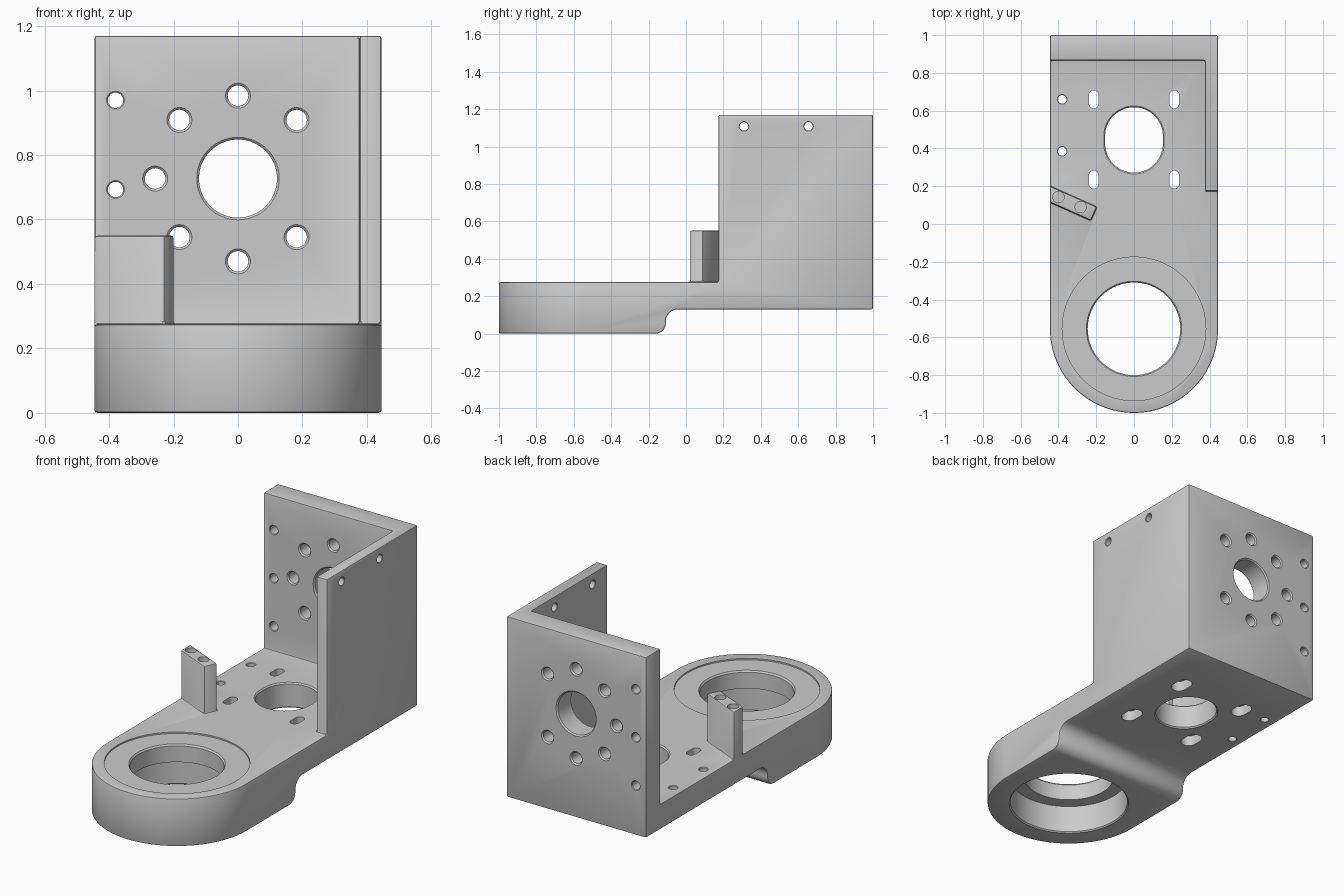
import bpy, bmesh, math
from mathutils import Matrix, Vector

if "Cube" in bpy.data.objects:
    bpy.data.objects.remove(bpy.data.objects["Cube"])

HALF_W = 0.445
TOP, ARM_BOTTOM, WALL_TOP = 0.275, 0.13, 1.17
RING_Y = -0.555

grey = bpy.data.materials.new("plain grey")
grey.diffuse_color = (0.6, 0.6, 0.6, 1)
grey.use_nodes = True
grey.node_tree.nodes["Principled BSDF"].inputs["Base Color"].default_value = grey.diffuse_color


def loft(name, rings, matrix=Matrix()):
    """Closed solid through a list of matching point rings."""
    bm = bmesh.new()
    rows = [[bm.verts.new(matrix @ Vector(p)) for p in ring] for ring in rings]
    n = len(rows[0])
    for a, b in zip(rows, rows[1:]):
        for i in range(n):
            j = (i + 1) % n
            bm.faces.new((a[i], a[j], b[j], b[i]))
    bm.faces.new(rows[0][::-1])
    bm.faces.new(rows[-1])
    bmesh.ops.recalc_face_normals(bm, faces=bm.faces)
    mesh = bpy.data.meshes.new(name)
    bm.to_mesh(mesh)
    bm.free()
    ob = bpy.data.objects.new(name, mesh)
    bpy.context.collection.objects.link(ob)
    return ob


def prism(name, outline, z0, z1):
    return loft(name, [[(x, y, z) for x, y in outline] for z in (z0, z1)])


def box(name, x0, x1, y0, y1, z0, z1):
    return prism(name, [(x0, y0), (x1, y0), (x1, y1), (x0, y1)], z0, z1)


def arc(cx, cy, r, a0, a1, n):
    return [(cx + r * math.cos(math.radians(a0 + (a1 - a0) * i / n)),
             cy + r * math.sin(math.radians(a0 + (a1 - a0) * i / n))) for i in range(n + 1)]


def apply_modifier(ob, mod):
    bpy.ops.object.select_all(action='DESELECT')
    bpy.context.view_layer.objects.active = ob
    ob.select_set(True)
    bpy.ops.object.modifier_apply(modifier=mod.name)


def combine(ob, other, operation):
    mod = ob.modifiers.new("combine", 'BOOLEAN')
    mod.operation, mod.solver, mod.object = operation, 'EXACT', other
    apply_modifier(ob, mod)
    bpy.data.objects.remove(other)


def cut(ob, place, stations, axis='Z', stretch=0.0, n=24):
    """Cut a hole whose radius follows (depth, radius); stretch makes a slot along y."""
    turn = {'Z': Matrix(), 'Y': Matrix.Rotation(math.radians(-90), 4, 'X'),
            'X': Matrix.Rotation(math.radians(90), 4, 'Y')}[axis]
    rings = []
    for d, r in stations:
        ring = arc(0, stretch, r, 0, 180, n // 2) + arc(0, -stretch, r, 180, 360, n // 2)
        if not stretch:
            ring = arc(0, 0, r, 0, 360, n)[:-1]
        rings.append([(x, y, d) for x, y in ring])
    combine(ob, loft("cutter", rings, Matrix.Translation(place) @ turn), 'DIFFERENCE')


def through(d0, d1, r, e=0.007):
    """Straight hole with eased rims on both faces."""
    return [(d0 - 0.02, r + e), (d0, r + e), (d0 + e, r), (d1 - e, r), (d1, r + e), (d1 + 0.02, r + e)]


# Base: side profile with a curved step underneath
profile = [(-1.1, 0), *arc(-0.163, 0.055, 0.055, -90, 0, 6),
           *arc(-0.043, 0.065, 0.065, 180, 90, 6), (1.1, ARM_BOTTOM), (1.1, TOP), (-1.1, TOP)]
body = loft("bracket_body", [[(x, y, z) for y, z in profile] for x in (-0.6, 0.6)])

# Back wall, side wall and angled post
combine(body, box("back_wall", -0.55, 0.55, 0.867, 1.05, 0.2, WALL_TOP), 'UNION')
combine(body, box("side_wall", 0.377, 0.54, 0.175, 1.04, 0.19, WALL_TOP), 'UNION')
corner, along = Vector((-0.197, 0.09)), Vector((-math.cos(math.radians(24)), math.sin(math.radians(24))))
side = Vector((-along.y, -along.x)).normalized() * 0.078
side = Vector((-along.y, along.x)) * 0.078
post = [corner, corner + along * 0.38, corner + along * 0.38 + side, corner + side]
combine(body, prism("post", post, 0.18, 0.55), 'UNION')

# Trim everything to the rounded plan
plan = arc(0, RING_Y, HALF_W, 180, 360, 64) + [(HALF_W, 1), (-HALF_W, 1)]
combine(body, prism("plan", plan, -0.5, 2), 'INTERSECT')

# Eased edges
bm = bmesh.new()
bm.from_mesh(body.data)
bmesh.ops.remove_doubles(bm, verts=bm.verts, dist=1e-5)
bmesh.ops.dissolve_limit(bm, angle_limit=math.radians(0.5), verts=bm.verts, edges=bm.edges)
bm.to_mesh(body.data)
bm.free()
bevel = body.modifiers.new("eased_edges", 'BEVEL')
bevel.width, bevel.segments, bevel.angle_limit = 0.008, 2, math.radians(40)
apply_modifier(body, bevel)

# Ring bore: shallow seat on top, wide counterbore underneath
cut(body, (0, RING_Y, 0), [(-0.02, 0.327), (0, 0.327), (0.007, 0.32), (0.165, 0.32), (0.165, 0.245),
                           (0.258, 0.245), (0.267, 0.252), (0.267, 0.38), (0.3, 0.38)], n=96)

# Arm: large opening, four counterbored slots and two small holes
cut(body, (0, 0.445, 0), through(ARM_BOTTOM, TOP, 0.153), stretch=0.02, n=64)
for x in (-0.213, 0.213):
    for y in (0.235, 0.66):
        cut(body, (x, y, 0), [(0.1, 0.043), (0.19, 0.043), (0.19, 0.025), (0.3, 0.025)], stretch=0.023)
for y in (0.385, 0.66):
    cut(body, (-0.38, y, 0), through(ARM_BOTTOM, TOP, 0.023, 0.003))

# Back wall: central opening, bolt circle and edge column
cut(body, (0, 0, 0.727), through(0.867, 1, 0.121), 'Y', n=64)
for angle in (45, 90, 135, 180, 225, 270, 315):
    a = math.radians(angle)
    cut(body, (0.257 * math.cos(a), 0, 0.727 + 0.257 * math.sin(a)), through(0.867, 1, 0.032), 'Y')
for z in (0.415, 0.693, 0.97):
    cut(body, (-0.38, 0, z), through(0.867, 1, 0.024, 0.004), 'Y')

# Side wall holes
for y in (0.31, 0.655):
    cut(body, (0, y, 1.108), through(0.377, HALF_W, 0.023, 0.003), 'X')

# Blind holes in the post
for x, y in ((-0.4, 0.143), (-0.282, 0.09)):
    cut(body, (x, y, 0), [(0.42, 0.03), (0.6, 0.03)])

body.data.materials.clear()
body.data.materials.append(grey)
bpy.ops.object.select_all(action='DESELECT')
bpy.context.view_layer.objects.active = body
body.select_set(True)
bpy.ops.object.shade_smooth_by_angle(angle=math.radians(30))
